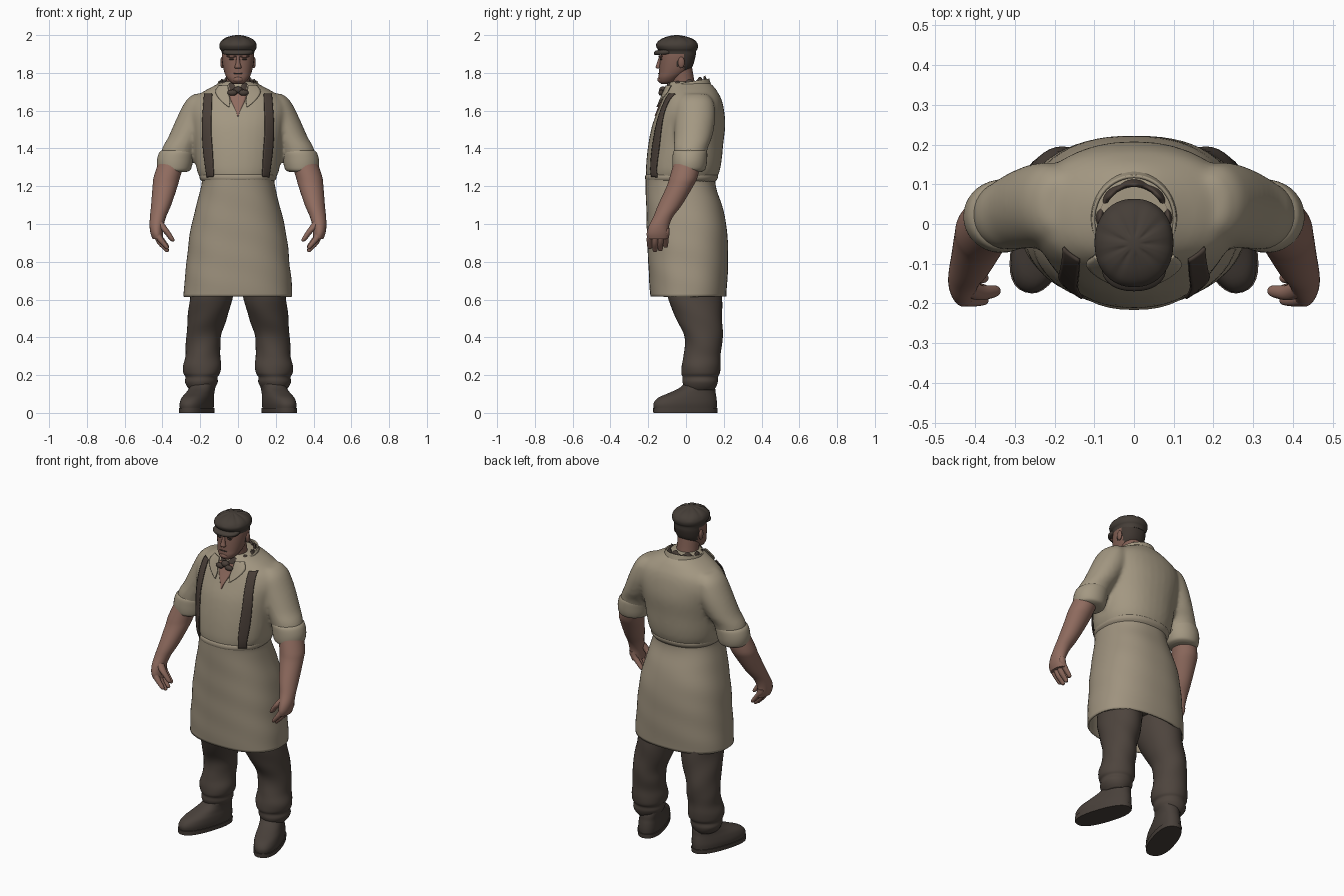
import bpy, bmesh, math
from mathutils import Vector
from mathutils.bvhtree import BVHTree


def material(name, rgb):
    m = bpy.data.materials.new(name)
    m.diffuse_color = (*rgb, 1)
    return m


SHIRT = material("linen shirt", (0.37, 0.315, 0.225))
APRON = material("apron cloth", (0.345, 0.29, 0.21))
SKIN = material("arm skin", (0.28, 0.15, 0.115))
FACE = material("face skin", (0.22, 0.115, 0.088))
TROUSER = material("trouser brown", (0.075, 0.058, 0.047))
BOOT = material("boot leather", (0.066, 0.052, 0.043))
CAP = material("cap wool", (0.06, 0.048, 0.039))
STRAP = material("strap brown", (0.068, 0.05, 0.04))
HAIR = material("dark hair", (0.05, 0.038, 0.031))


def finish(name, bm, mat, angle=50):
    bmesh.ops.recalc_face_normals(bm, faces=bm.faces)
    me = bpy.data.meshes.new(name)
    bm.to_mesh(me)
    bm.free()
    me.materials.append(mat)
    ob = bpy.data.objects.new(name, me)
    bpy.context.collection.objects.link(ob)
    bpy.ops.object.select_all(action='DESELECT')
    ob.select_set(True)
    bpy.context.view_layer.objects.active = ob
    bpy.ops.object.shade_smooth_by_angle(angle=math.radians(angle))
    return ob


def spline(keys, steps):
    """Catmull-Rom interpolation of tuples."""
    out = []
    for i in range(len(keys) - 1):
        p = [keys[max(0, min(len(keys) - 1, i + k))] for k in (-1, 0, 1, 2)]
        for s in range(steps):
            t = s / steps
            out.append(tuple(0.5 * (2 * b + (c - a) * t + (2 * a - 5 * b + 4 * c - d) * t * t
                                    + (3 * b - a - 3 * c + d) * t ** 3) for a, b, c, d in zip(*p)))
    return out + [tuple(keys[-1])]


def loft(name, keys, mat, side=1, n=36, p=2.0, caps=True, fold=0.0, tilt=0.0, spin=None, steps=4, bm=None):
    """Stack of superellipse rings (z, cx, cy, rx, ry)."""
    own = bm is None
    bm = bm or bmesh.new()
    prev = None
    rings = spline(keys, steps)
    for k, (z, cx, cy, rx, ry) in enumerate(rings):
        ring = []
        for i in range(n):
            a = 2 * math.pi * i / n
            c, s = math.cos(a), math.sin(a)
            f = 1 + fold * math.sin(3 * a + 38 * z)
            x = cx + f * rx * math.copysign(abs(c) ** (2 / p), c)
            y = cy + f * ry * math.copysign(abs(s) ** (2 / p), s)
            if spin:
                ang, px = spin
                x, y = (px + (x - px) * math.cos(ang) - y * math.sin(ang),
                        (x - px) * math.sin(ang) + y * math.cos(ang))
            ring.append(bm.verts.new((side * x, y, z + tilt * y)))
        if prev:
            for i in range(n):
                j = (i + 1) % n
                bm.faces.new((prev[i], prev[j], ring[j], ring[i]))
        if caps and k in (0, len(rings) - 1):
            bm.faces.new(ring)
        prev = ring
    return finish(name, bm, mat) if own else None


def fb(rows):
    """Centred rings given as (z, half width, front y, back y)."""
    return [(z, 0, (f + b) / 2, rx, (b - f) / 2) for z, rx, f, b in rows]


def apply_mods(ob):
    bpy.context.view_layer.objects.active = ob
    for m in list(ob.modifiers):
        bpy.ops.object.modifier_apply(modifier=m.name)


def blob(name, loc, size, mat):
    bm = bmesh.new()
    bmesh.ops.create_uvsphere(bm, u_segments=16, v_segments=10, radius=1)
    for v in bm.verts:
        v.co = Vector(loc) + Vector([a * b for a, b in zip(v.co, size)])
    return finish(name, bm, mat)


# Shirt: torso and both sleeves fused
bm = bmesh.new()
loft("", fb([(1.215, .185, -.205, .15), (1.27, .213, -.212, .175), (1.33, .225, -.21, .188),
             (1.42, .235, -.2, .197), (1.52, .25, -.18, .208), (1.6, .262, -.15, .202), (1.66, .24, -.125, .188),
             (1.70, .185, -.11, .167), (1.73, .13, -.1, .145), (1.755, .085, -.085, .115)]), SHIRT, p=2.2, bm=bm)
for side in (1, -1):
    loft("", [(1.69, .19, .05, .04, .06), (1.665, .2, .05, .065, .085), (1.63, .21, .05, .08, .1),
              (1.555, .23, .048, .097, .107), (1.46, .275, .038, .094, .1), (1.4, .31, .025, .092, .09),
              (1.32, .333, .02, .085, .082)], SHIRT, side, bm=bm)
shirt = finish("shirt", bm, SHIRT)
r = shirt.modifiers.new("fuse", 'REMESH')
r.mode, r.voxel_size, r.use_smooth_shade = 'VOXEL', 0.012, True
s = shirt.modifiers.new("soften", 'SMOOTH')
s.factor, s.iterations = 0.5, 5
apply_mods(shirt)
bvh = BVHTree.FromObject(shirt, bpy.context.evaluated_depsgraph_get())


def patch(name, rows, mat, off, side=1, cols=6):
    """Thin cloth plate laid on the shirt front; rows are (z, x0, x1)."""
    bm = bmesh.new()
    prev = None
    for z, x0, x1 in spline(rows, 8):
        line = []
        for c in range(cols + 1):
            x = side * (x0 + (x1 - x0) * c / cols)
            hit, nor, _, _ = bvh.ray_cast(Vector((x, -1, z)), Vector((0, 1, 0)))
            co = hit + nor * off if hit else Vector((x, 0, z))
            line.append(bm.verts.new(co))
        if prev:
            for c in range(cols):
                bm.faces.new((prev[c], prev[c + 1], line[c + 1], line[c]))
        prev = line
    ob = finish(name, bm, mat)
    m = ob.modifiers.new("thick", 'SOLIDIFY')
    m.thickness, m.offset = 0.007, 0
    return ob


# Open neck and placket
patch("open_neck", [(1.71, -.05, .05), (1.66, -.04, .04), (1.6, -.012, .012), (1.57, -.003, .003)], SKIN, .002)

# Apron skirt, open below
skirt = loft("apron_skirt", fb([(.615, .288, -.188, .213), (.7, .283, -.195, .219), (.8, .272, -.2, .222),
                                (.9, .262, -.204, .221), (1.0, .245, -.208, .213), (1.1, .22, -.211, .19),
                                (1.18, .2, -.213, .163), (1.225, .192, -.214, .155), (1.25, .197, -.214, .16)]),
             APRON, n=64, p=2.35, caps=False, fold=.004)
m = skirt.modifiers.new("thick", 'SOLIDIFY')
m.thickness, m.offset = 0.01, -1
loft("waist_roll", fb([(1.225, .19, -.208, .155), (1.24, .202, -.216, .167), (1.258, .203, -.214, .17),
                       (1.27, .195, -.2, .16)]), APRON, n=48, p=2.3)
loft("hips", fb([(.7, .06, -.06, .12), (.76, .2, -.1, .17), (.9, .22, -.13, .18), (1.0, .2, -.13, .17)]), TROUSER)

for side, tag in ((1, "left"), (-1, "right")):
    # Braces and collar flaps
    patch(tag + "_brace", [(1.685, .135, .175), (1.6, .138, .182), (1.5, .14, .185), (1.38, .132, .178),
                           (1.25, .125, .16)], STRAP, .006, side)
    patch(tag + "_collar_flap", [(1.725, .05, .095), (1.69, .048, .115), (1.65, .042, .09), (1.615, .045, .05)],
          SHIRT, .012, side)
    # Rolled cuff
    loft(tag + "_cuff", [(1.275, .335, .015, .06, .065), (1.285, .337, .016, .084, .083), (1.31, .336, .018, .093, .09),
                         (1.345, .332, .02, .096, .092), (1.38, .323, .022, .093, .09), (1.395, .315, .024, .08, .08)],
         SHIRT, side)
    # Forearm and palm
    loft(tag + "_forearm", [(1.34, .345, .01, .07, .07), (1.25, .376, -.012, .07, .074), (1.2, .386, -.032, .066, .07),
                            (1.1, .407, -.085, .053, .063), (1.04, .423, -.12, .043, .052),
                            (.99, .431, -.143, .037, .054), (.95, .43, -.15, .033, .058), (.92, .424, -.15, .028, .054)],
         SKIN, side)
    # Fingers and thumb
    for f in range(4):
        y, low = -.192 + f * .028, (.868, .852, .856, .875)[f]
        loft(tag + "_finger_%d" % f, [(low, .376, y, .007, .008), (low + .012, .381, y, .014, .013),
                                      (low + .045, .408, y, .019, .016), (.945, .428, y + .003, .021, .017),
                                      (.975, .434, y + .008, .018, .014)], SKIN, side, n=12)
    loft(tag + "_thumb", [(.908, .345, -.168, .006, .007), (.918, .35, -.169, .014, .014), (.945, .368, -.172, .017, .017),
                          (.975, .392, -.172, .021, .02), (1.01, .418, -.16, .022, .022)], SKIN, side, n=14)
    # Trouser leg with sagging folds
    loft(tag + "_trouser_leg", [(.88, .12, .03, .11, .15), (.7, .135, .042, .115, .145), (.6, .143, .048, .112, .142),
                                (.5, .163, .07, .104, .122), (.42, .18, .09, .092, .104), (.36, .184, .093, .092, .098),
                                (.3, .187, .085, .092, .098), (.25, .19, .079, .101, .103), (.21, .191, .077, .097, .102),
                                (.19, .192, .076, .085, .094), (.165, .194, .076, .087, .094), (.14, .195, .076, .076, .085),
                                (.12, .195, .076, .06, .07)], TROUSER, side, fold=.014)
    # Boot and sole
    loft(tag + "_boot", [(.02, .218, 0, .069, .172), (.05, .217, 0, .072, .174), (.08, .215, .012, .069, .16),
                         (.105, .213, .04, .064, .128), (.13, .21, .068, .062, .098), (.155, .205, .08, .062, .08),
                         (.19, .205, .08, .06, .07)], BOOT, side, p=2.3, spin=(.32, .23))
    loft(tag + "_sole", [(0, .218, 0, .072, .175), (.025, .218, 0, .074, .177)], BOOT, side, p=2.4,
         spin=(.32, .23), steps=1)
    # Ear, eye socket, brow, sideburn
    blob(tag + "_ear", (side * .084, -.025, 1.855), (.01, .018, .03), FACE)
    blob(tag + "_eye", (side * .033, -.131, 1.872), (.014, .008, .005), HAIR)
    blob(tag + "_brow", (side * .034, -.134, 1.888), (.026, .012, .007), FACE)
    blob(tag + "_sideburn", (side * .077, -.045, 1.865), (.007, .014, .035), HAIR)

# Neck and head, hair at the back
loft("neck", [(1.66, 0, 0, .075, .08), (1.74, 0, -.015, .063, .064), (1.83, 0, -.03, .062, .062)], FACE)
head = loft("head", fb([(1.742, .025, -.132, -.09), (1.752, .042, -.142, -.06), (1.775, .06, -.146, -.03),
                        (1.8, .071, -.143, .005), (1.83, .079, -.141, .032), (1.865, .084, -.138, .045),
                        (1.9, .085, -.134, .05), (1.94, .08, -.12, .04)]), FACE, n=40, p=2.2)
head.data.materials.append(HAIR)
for poly in head.data.polygons:
    if poly.center.y > -.012 and poly.center.z > 1.805:
        poly.material_index = 1
loft("nose", [(1.822, 0, -.142, .012, .008), (1.83, 0, -.147, .018, .014), (1.85, 0, -.143, .012, .012),
              (1.885, 0, -.133, .008, .01)], FACE, n=14)
blob("mouth", (0, -.143, 1.797), (.026, .006, .003), HAIR)
blob("chin", (0, -.132, 1.765), (.03, .02, .018), FACE)

# Flat cap with peak and shallow pleats
cap = loft("cap_crown", fb([(1.895, .084, -.135, .052), (1.915, .088, -.14, .054), (1.928, .096, -.152, .061),
                            (1.947, .099, -.159, .063), (1.968, .09, -.147, .052), (1.985, .068, -.12, .025),
                            (1.996, .036, -.085, -.015), (2.0, .008, -.058, -.04)]), CAP, n=64, p=2.15)
for v in cap.data.vertices:
    if 1.955 < v.co.z < 1.998:
        v.co.z -= .003 * max(0, math.cos(9 * math.atan2(v.co.y + .05, v.co.x)))
loft("cap_peak", fb([(1.895, .074, -.163, -.05), (1.901, .08, -.169, -.05), (1.912, .08, -.168, -.05),
                     (1.92, .07, -.158, -.05)]), CAP, p=2.2, tilt=.08)
cap_peak = bpy.data.objects["cap_peak"]
cap_peak.location.z = .012

# Ragged neck scarf, with knot and tails
scarf = loft("neck_scarf", [(1.705, 0, 0, .1, .112), (1.73, 0, 0, .1, .112), (1.755, 0, 0, .09, .102)],
             STRAP, n=48, caps=False, tilt=.18)
for v in scarf.data.vertices:
    top = (v.co.z - .18 * v.co.y - 1.705) / .05
    v.co.z += top * .012 * math.sin(9 * math.atan2(v.co.y, v.co.x))
m = scarf.modifiers.new("thick", 'SOLIDIFY')
m.thickness = 0.01
blob("scarf_knot", (0, -.122, 1.71), (.024, .02, .018), STRAP)
for side in (1, -1):
    blob("scarf_tail", (side * .03, -.132, 1.695), (.026, .014, .016), STRAP)

# Shirt collar standing behind the scarf
collar = loft("shirt_collar", [(1.69, 0, .012, .125, .13), (1.72, 0, .012, .113, .12), (1.75, 0, .01, .106, .113)],
              SHIRT, n=48, caps=False, tilt=.16)
m = collar.modifiers.new("thick", 'SOLIDIFY')
m.thickness = 0.008
